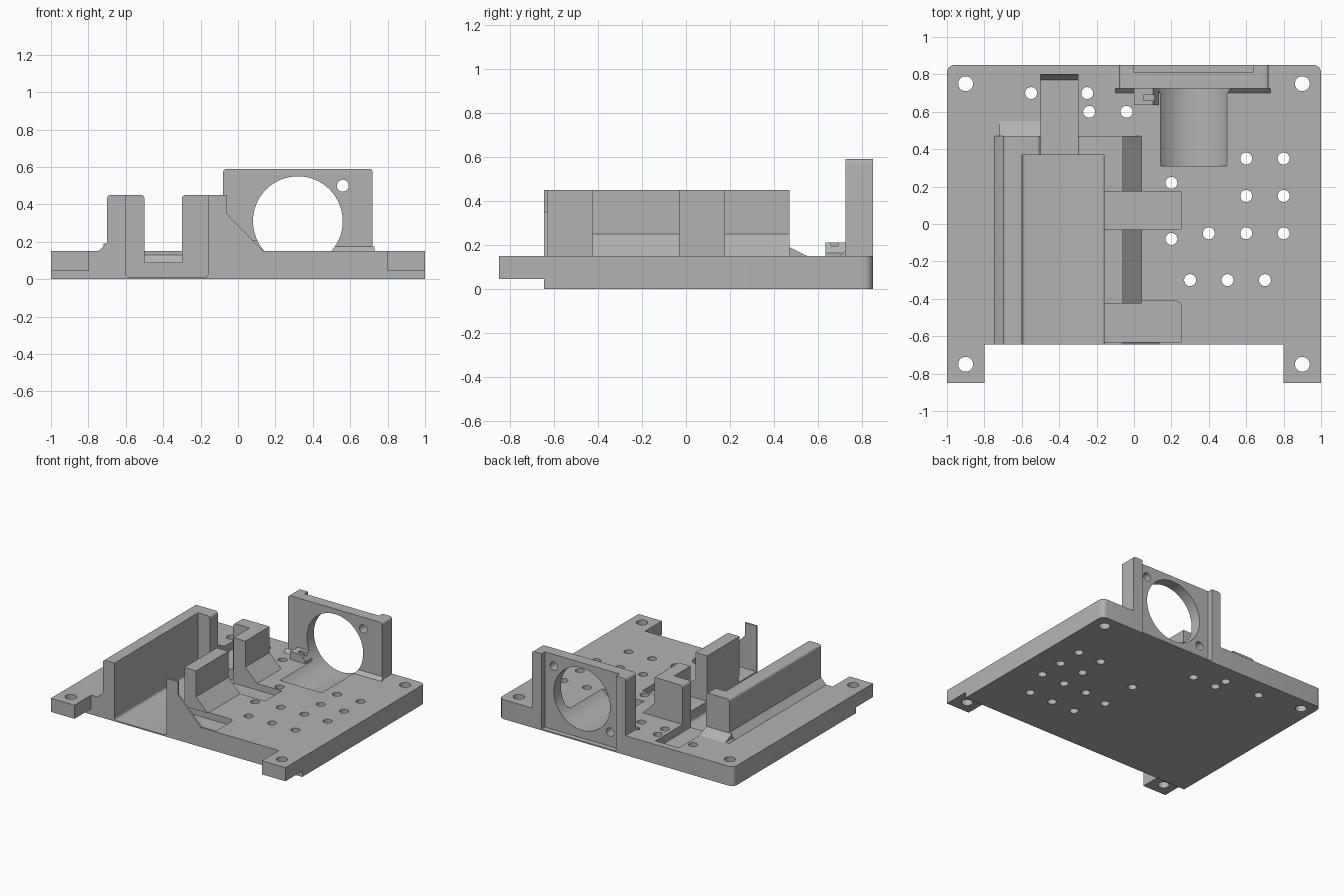
import bpy, bmesh, math
from mathutils import Vector

if "Cube" in bpy.data.objects:
    bpy.data.objects.remove(bpy.data.objects["Cube"])

grey = bpy.data.materials.new("light grey plastic")
grey.use_nodes = True
COLOUR = (0.45, 0.45, 0.45, 1)
grey.diffuse_color = COLOUR
grey.node_tree.nodes["Principled BSDF"].inputs["Base Color"].default_value = COLOUR


def prism(name, outline, axis, start, end):
    """Extrude a 2D outline along x, y or z; remaining axes keep their order."""
    def place(p, d):
        c = list(p)
        c.insert("xyz".index(axis), d)
        return Vector(c)
    bm = bmesh.new()
    face = bm.faces.new([bm.verts.new(place(p, start)) for p in outline])
    ext = bmesh.ops.extrude_face_region(bm, geom=[face])
    shift = place((0, 0), end - start)
    bmesh.ops.translate(bm, vec=shift, verts=[g for g in ext["geom"] if isinstance(g, bmesh.types.BMVert)])
    bmesh.ops.recalc_face_normals(bm, faces=bm.faces)
    me = bpy.data.meshes.new(name)
    bm.to_mesh(me)
    bm.free()
    me.materials.append(grey)
    ob = bpy.data.objects.new(name, me)
    bpy.context.scene.collection.objects.link(ob)
    return ob


def rounded(x0, x1, y0, y1, corners=(), r=0.03):
    """Rectangle outline; listed corners (0-3, from low-low, anticlockwise) are rounded."""
    pts = []
    for i, (x, y) in enumerate([(x0, y0), (x1, y0), (x1, y1), (x0, y1)]):
        if i not in corners:
            pts.append((x, y))
            continue
        cx = x + (r if x == x0 else -r)
        cy = y + (r if y == y0 else -r)
        for k in range(7):
            a = math.pi * (1 + i / 2 + k / 12)
            pts.append((cx + r * math.cos(a), cy + r * math.sin(a)))
    return pts


def box(name, x, y, z):
    return prism(name, rounded(*x, *y), "z", *z)


def rod(name, centre, radius, axis, start, end, n=24):
    ring = [(centre[0] + radius * math.cos(2 * math.pi * k / n),
             centre[1] + radius * math.sin(2 * math.pi * k / n)) for k in range(n)]
    return prism(name, ring, axis, start, end)


def cut(ob, cutters):
    for c in cutters:
        c.hide_render = True
        m = ob.modifiers.new("cut", "BOOLEAN")
        m.operation, m.solver, m.object = "DIFFERENCE", "EXACT", c
    bpy.context.view_layer.update()
    dg = bpy.context.evaluated_depsgraph_get()
    me = bpy.data.meshes.new_from_object(ob.evaluated_get(dg))
    ob.modifiers.clear()
    ob.data = me


# Base plate with rounded back corners, and front mounting tabs
FRONT, BACK, TOP = -0.645, 0.85, 0.15
plate = prism("base_plate", rounded(-1, 1, FRONT, BACK, (2, 3), 0.04), "z", 0, TOP)
tabs = [box(side + "_mounting_tab", x, (-0.85, FRONT), (0.045, TOP))
        for side, x in (("right", (-1, -0.8)), ("left", (0.8, 1)))]

# Fan bracket: panel, nut block and foot fillet
panel = prism("fan_bracket", rounded(-0.08, 0.72, TOP, 0.59, (2, 3), 0.02), "y", 0.725, BACK)
block = box("nut_block", (0, 0.13), (0.635, 0.725), (TOP, 0.21))
foot = prism("bracket_foot", [(0.7, TOP), (0.725, TOP), (0.725, 0.175)], "x", -0.1, 0.73)

# Openings for the fan and its screws
fan_cutters = [
    rod("fan_bore", (0.32, 0.31), 0.24, "y", 0.31, 0.95, 64),
    box("fan_recess", (0, 0.637), (0.81, 0.95), (0.01, 0.7)),
    rod("upper_screw", (0.56, 0.5), 0.032, "y", 0.6, 0.95),
    rod("lower_screw", (0.08, 0.12), 0.032, "y", 0.66, 0.95)]
nut_slot = box("nut_slot", (0.05, 0.11), (0.66, 0.69), (0.08, 0.3))

# Openings in the plate: pocket, cable channel, side recesses and bolt holes
plate_cutters = [
    prism("pocket", rounded(-0.6, -0.16, 0.01, 0.6, (0, 1), 0.02), "y", -0.8, 0.37),
    prism("channel", [(0.3, 0.09), (0.77, 0.09), (0.8, 0.13), (0.8, 0.3), (0.3, 0.3)], "x", -0.5, -0.3),
    box("middle_recess", (-0.2, 0.25), (-0.03, 0.175), (0.1, 0.3)),
    prism("front_recess", rounded(-0.2, 0.255, -0.63, -0.41, (2,), 0.04), "z", 0.1, 0.3)]
small_holes = [(-0.55, 0.7), (-0.25, 0.7), (-0.24, 0.6), (-0.04, 0.6), (0.2, 0.22),
               (0.2, -0.08), (0.4, -0.05), (0.3, -0.3), (0.5, -0.3), (0.7, -0.3)]
small_holes += [(x, y) for x in (0.6, 0.8) for y in (-0.05, 0.15, 0.35)]
plate_cutters += [rod("small_hole", p, 0.032, "z", -0.1, 0.3) for p in small_holes]
bolts = [rod("bolt_hole", (x, y), 0.04, "z", -0.1, 0.3) for x in (-0.9, 0.9) for y in (-0.75, 0.75)]

cut(plate, plate_cutters + bolts + fan_cutters + [nut_slot])
for tab in tabs:
    cut(tab, bolts)
cut(panel, fan_cutters)
cut(foot, fan_cutters)
cut(block, fan_cutters + [nut_slot])
for c in plate_cutters + bolts + fan_cutters + [nut_slot]:
    bpy.data.objects.remove(c)

# Pocket walls
WALL = 0.45
prism("long_wall", rounded(-0.7, -0.6, TOP, WALL, (3,), 0.02), "y", FRONT, 0.47)
prism("back_wall_right", rounded(-0.6, -0.5, TOP, WALL, (2,), 0.02), "y", 0.37, 0.47)
prism("back_wall_left", rounded(-0.3, -0.16, TOP, WALL, (3,), 0.02), "y", 0.37, 0.47)

# Low fillets outside the long wall and behind the back wall
prism("long_wall_fillet", [(-0.745, TOP), (-0.7, TOP), (-0.7, 0.195)], "y", FRONT, 0.47)
prism("back_wall_fillet", [(0.47, TOP), (0.55, TOP), (0.47, 0.19)], "x", -0.7, -0.5)
prism("corner_fillet", [(-0.745, 0.47), (-0.745, 0.55), (-0.7, 0.47)], "z", TOP, 0.152)
prism("corner_fillet_slope", [(0.47, TOP), (0.55, TOP), (0.47, 0.19)], "x", -0.72, -0.7)

# Interrupted side wall, each piece with a sloped foot
for name, y0, y1 in (("middle", -0.425, -0.03), ("rear", 0.175, 0.47)):
    prism(name + "_side_wall", [(-0.16, TOP), (0.04, TOP), (-0.06, 0.25), (-0.06, WALL), (-0.16, WALL)],
          "y", y0, y1)
prism("front_thin_wall", [(-0.16, TOP), (0.135, TOP), (-0.06, 0.35), (-0.06, WALL), (-0.16, WALL)],
      "y", FRONT, -0.63)

# Smooth the round surfaces, keep the edges crisp
bpy.ops.object.select_all(action="DESELECT")
for ob in bpy.context.scene.objects:
    if ob.type == "MESH":
        ob.select_set(True)
        bpy.context.view_layer.objects.active = ob
bpy.ops.object.shade_smooth_by_angle(angle=math.radians(30))
